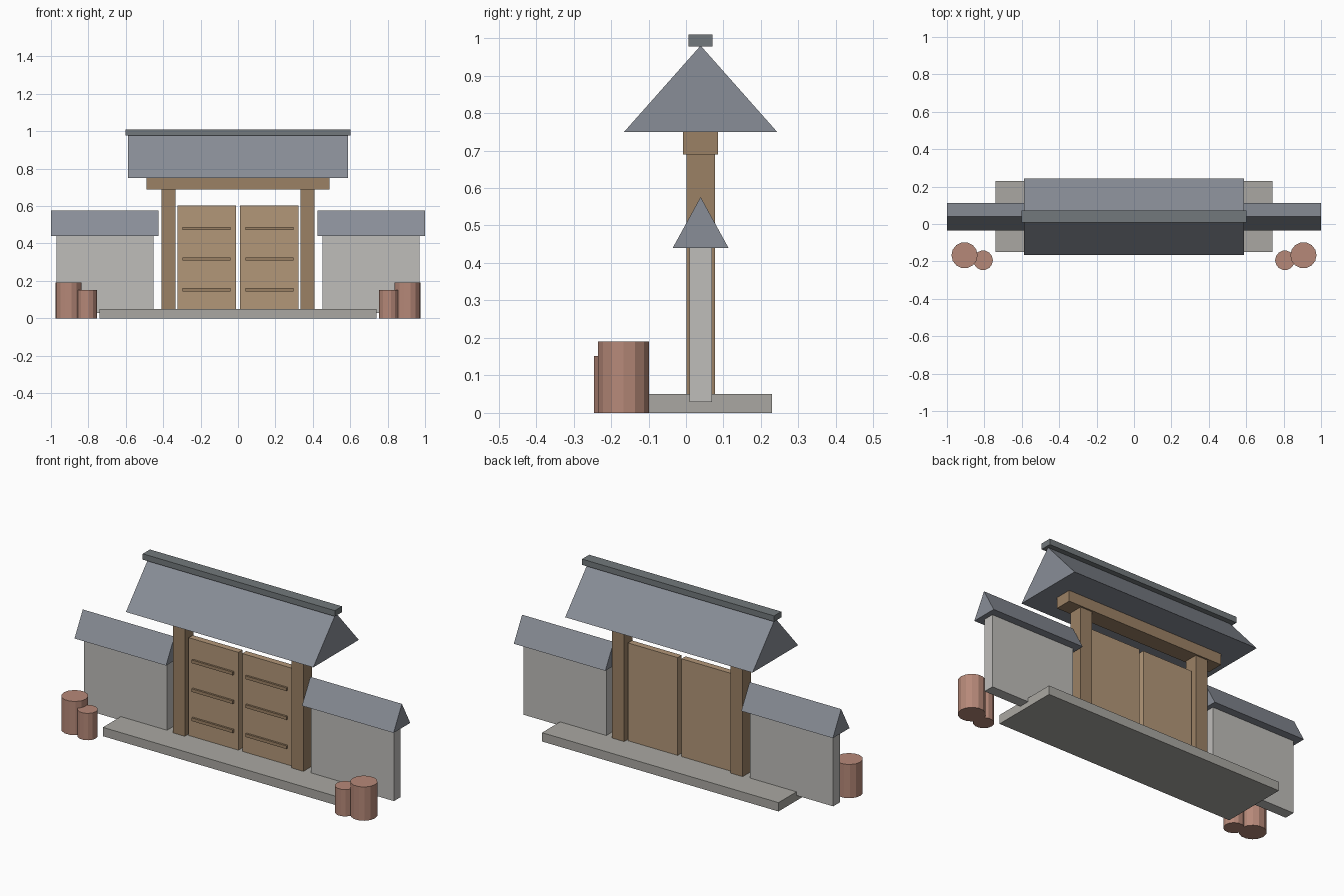
import bpy, bmesh, math
from mathutils import Matrix

if "Cube" in bpy.data.objects:
    bpy.data.objects.remove(bpy.data.objects["Cube"])

CY = 0.039  # depth centre of the gate


def material(name, r, g, b):
    m = bpy.data.materials.new(name)
    m.diffuse_color = (r, g, b, 1)
    m.use_nodes = True
    m.node_tree.nodes["Principled BSDF"].inputs["Base Color"].default_value = m.diffuse_color
    return m


TIMBER = material("dark_timber", 0.33, 0.22, 0.13)
PANEL = material("door_wood", 0.45, 0.31, 0.19)
TILE = material("roof_tile", 0.25, 0.27, 0.31)
RIDGE = material("ridge_tile", 0.17, 0.19, 0.20)
PLASTER = material("plaster", 0.52, 0.51, 0.49)
STONE = material("stone", 0.40, 0.39, 0.36)
CLAY = material("clay", 0.47, 0.25, 0.19)


def finish(name, bm, mat):
    bmesh.ops.recalc_face_normals(bm, faces=bm.faces)
    me = bpy.data.meshes.new(name)
    bm.to_mesh(me)
    bm.free()
    me.materials.append(mat)
    ob = bpy.data.objects.new(name, me)
    bpy.context.collection.objects.link(ob)
    return ob


def box(name, x0, x1, y0, y1, z0, z1, mat):
    bm = bmesh.new()
    bmesh.ops.create_cube(bm, size=1, matrix=Matrix.Translation(
        ((x0 + x1) / 2, (y0 + y1) / 2, (z0 + z1) / 2))
        @ Matrix.Diagonal((abs(x1 - x0), y1 - y0, z1 - z0, 1)))
    return finish(name, bm, mat)


def gable(name, x0, x1, half, z0, z1, mat):
    """Triangular prism running along x."""
    bm = bmesh.new()
    profile = [(CY - half, z0), (CY + half, z0), (CY, z1)]
    face = bm.faces.new([bm.verts.new((x0, y, z)) for y, z in profile])
    ext = bmesh.ops.extrude_face_region(bm, geom=[face], use_keep_orig=True)
    moved = [v for v in ext["geom"] if isinstance(v, bmesh.types.BMVert)]
    bmesh.ops.translate(bm, verts=moved, vec=(x1 - x0, 0, 0))
    return finish(name, bm, mat)


def pot(name, x, y, r, h):
    bm = bmesh.new()
    bmesh.ops.create_cone(bm, cap_ends=True, segments=14, radius1=r, radius2=r, depth=h,
                          matrix=Matrix.Translation((x, y, h / 2))
                          @ Matrix.Rotation(math.pi / 2, 4, "Z"))
    return finish(name, bm, CLAY)


# Plinth, lintel and main roof
box("plinth", -0.741, 0.741, -0.151, 0.23, 0, 0.05, STONE)
box("lintel", -0.49, 0.49, CY - 0.047, CY + 0.047, 0.689, 0.75, TIMBER)
gable("main_roof", -0.587, 0.587, 0.204, 0.75, 0.98, TILE)
box("roof_ridge", -0.602, 0.602, CY - 0.032, CY + 0.032, 0.977, 1.01, RIDGE)

# Mirrored posts, doors, side walls and pots
for side, s in (("left", -1), ("right", 1)):
    box(side + "_post", s * 0.334, s * 0.409, CY - 0.038, CY + 0.038, 0.045, 0.69, TIMBER)
    box(side + "_door", s * 0.012, s * 0.324, CY - 0.018, CY + 0.018, 0.05, 0.604, PANEL)
    for i, z in enumerate((0.152, 0.317, 0.48)):
        box(f"{side}_door_bar_{i + 1}", s * 0.04, s * 0.297,
            CY - 0.029, CY - 0.016, z - 0.009, z + 0.009, TIMBER)
    box(side + "_wall", s * 0.451, s * 0.971, CY - 0.03, CY + 0.03, 0.029, 0.442, PLASTER)
    gable(side + "_wall_roof", s * 0.426, s * 1.0, 0.0745, 0.44, 0.576, TILE)
    pot(side + "_large_pot", s * 0.906, -0.167, 0.07, 0.191)
    pot(side + "_small_pot", s * 0.807, -0.194, 0.0525, 0.152)
